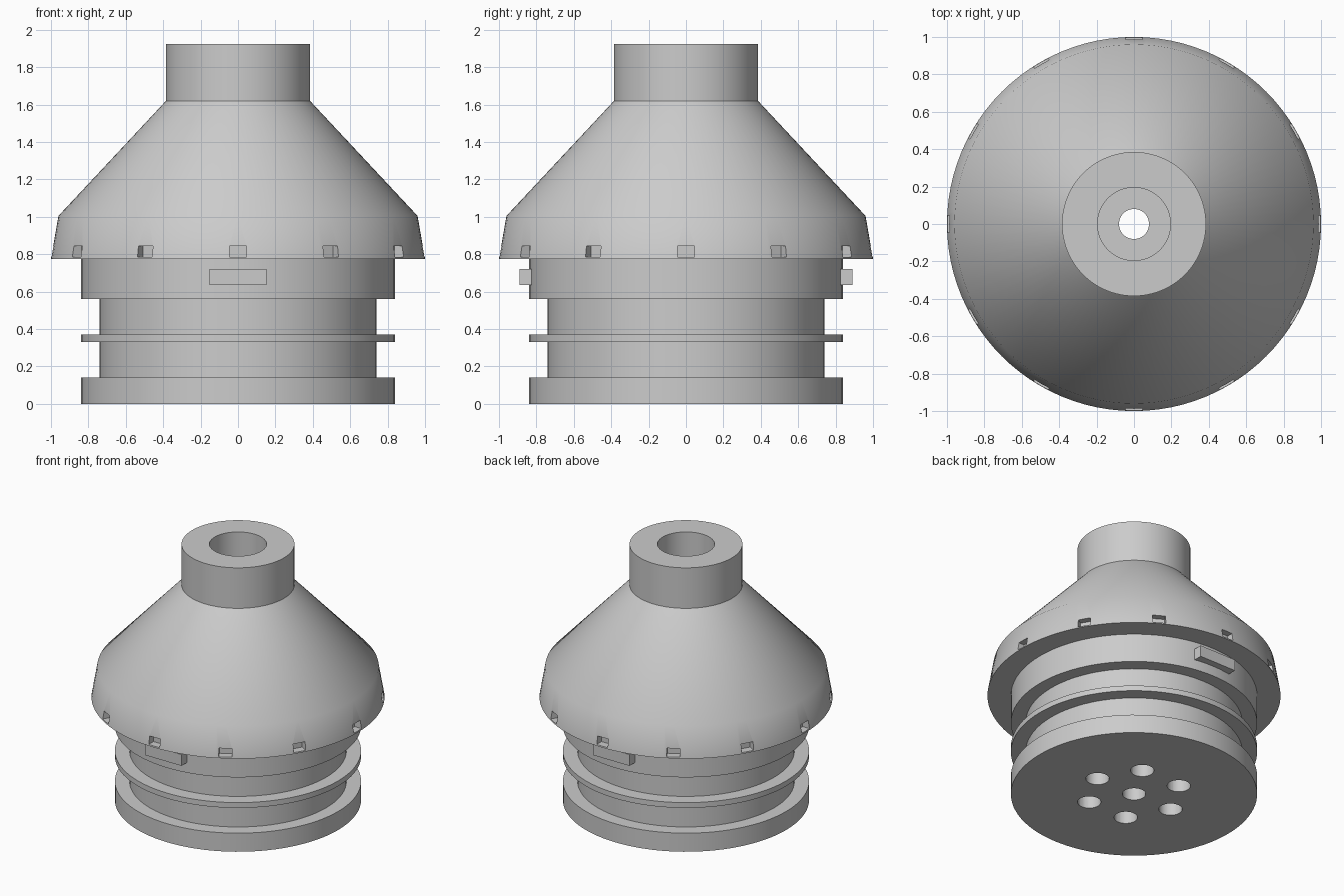
import bpy, bmesh
from math import pi, cos, sin, radians
from mathutils import Matrix, Vector

cube = bpy.data.objects.get("Cube")
if cube:
    bpy.data.objects.remove(cube, do_unlink=True)

GREY = (0.6, 0.6, 0.6, 1)
grey = bpy.data.materials.new("plain grey")
grey.use_nodes = True
grey.diffuse_color = GREY
grey.node_tree.nodes["Principled BSDF"].inputs["Base Color"].default_value = GREY


def add_object(name, bm):
    bmesh.ops.recalc_face_normals(bm, faces=bm.faces)
    mesh = bpy.data.meshes.new(name)
    bm.to_mesh(mesh)
    bm.free()
    mesh.materials.append(grey)
    obj = bpy.data.objects.new(name, mesh)
    bpy.context.collection.objects.link(obj)
    return obj


def lathe(name, profile, sides=96):
    """Revolve a closed radius/height outline around z."""
    bm = bmesh.new()
    rings = [[bm.verts.new((r * cos(2 * pi * i / sides), r * sin(2 * pi * i / sides), z))
              for i in range(sides)] for r, z in profile]
    for a, b in zip(rings, rings[1:] + rings[:1]):
        for i in range(sides):
            j = (i + 1) % sides
            bm.faces.new((a[i], a[j], b[j], b[i]))
    return add_object(name, bm)


def add_box(bm, centre, size, turn=0):
    matrix = Matrix.Rotation(turn, 4, 'Z') @ Matrix.Translation(centre) @ Matrix.Diagonal((*size, 1))
    bmesh.ops.create_cube(bm, size=1, matrix=matrix)


# Body: flanged plug, conical skirt and hollow neck
RIM, GROOVE, NECK, BORE, HOLE = 0.84, 0.74, 0.385, 0.195, 0.08
body = lathe("body", [
    (HOLE, 0), (RIM, 0), (RIM, 0.14), (GROOVE, 0.14), (GROOVE, 0.33),
    (RIM, 0.33), (RIM, 0.37), (GROOVE, 0.37), (GROOVE, 0.56),
    (RIM, 0.56), (RIM, 0.775), (1, 0.775), (0.96, 1.005),
    (NECK, 1.62), (NECK, 1.925), (BORE, 1.925), (BORE, 1.5), (HOLE, 1.5)])

# Cutter: twelve slots round the skirt and six holes in the base
bm = bmesh.new()
for i in range(12):
    add_box(bm, (1.04, 0, 0.815), (0.2, 0.09, 0.06), i * pi / 6)
for i in range(6):
    spot = Matrix.Rotation(i * pi / 3, 4, 'Z') @ Vector((0.325, 0, 0.2))
    bmesh.ops.create_cone(bm, cap_ends=True, segments=32, radius1=HOLE, radius2=HOLE,
                          depth=0.8, matrix=Matrix.Translation(spot))
cutter = add_object("slot_and_hole_cutter", bm)
cutter.hide_render = True

cut = body.modifiers.new("cuts", 'BOOLEAN')
cut.operation = 'DIFFERENCE'
cut.solver = 'EXACT'
cut.object = cutter
bpy.ops.object.select_all(action='DESELECT')
bpy.context.view_layer.objects.active = body
body.select_set(True)
bpy.ops.object.modifier_apply(modifier=cut.name)
bpy.data.objects.remove(cutter, do_unlink=True)
bpy.ops.object.shade_smooth_by_angle(angle=radians(40))

# Locking lugs at front and back
for name, side in (("front_lug", -1), ("back_lug", 1)):
    bm = bmesh.new()
    add_box(bm, (0, side * 0.845, 0.678), (0.305, 0.09, 0.085))
    add_object(name, bm)
